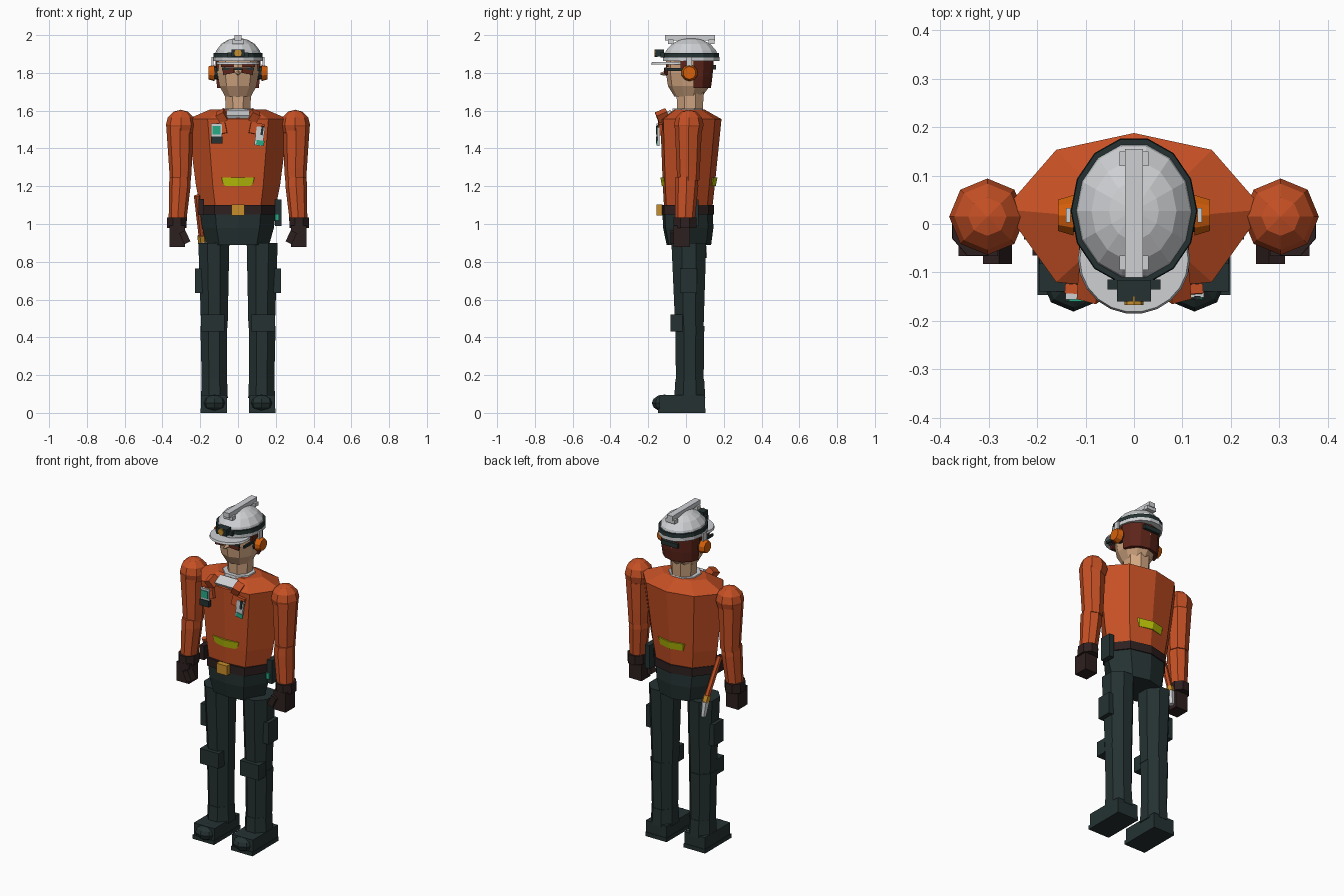
import bpy, bmesh, math
from mathutils import Matrix, Vector, Euler


def mat(name, r, g, b):
    m = bpy.data.materials.new(name)
    m.diffuse_color = (r, g, b, 1)
    return m


ORANGE = mat("jacket_orange", .56, .080, .018)
DARK = mat("dark_green", .018, .031, .031)
BROWN = mat("glove_brown", .027, .014, .014)
HAIR = mat("hair_red_brown", .11, .018, .010)
SKIN = mat("skin", .64, .38, .22)
WHITE = mat("helmet_white", .62, .63, .65)
GOLD = mat("brass", .58, .27, .025)
LIME = mat("reflective_lime", .50, .54, .003)
TEAL = mat("teal", .02, .40, .24)
MUFF = mat("muff_orange", .67, .115, .003)


def finish(name, bm, m):
    bmesh.ops.recalc_face_normals(bm, faces=bm.faces)
    me = bpy.data.meshes.new(name)
    bm.to_mesh(me)
    bm.free()
    me.materials.append(m)
    ob = bpy.data.objects.new(name, me)
    bpy.context.collection.objects.link(ob)
    return ob


def ngon(n, half=False):
    """Unit outline; half turns flat sides to the axes."""
    k = 1 / math.cos(math.pi / n) if half else 1
    o = math.pi / n if half else 0
    return [(k * math.cos(o + 2 * math.pi * i / n), k * math.sin(o + 2 * math.pi * i / n)) for i in range(n)]


def loft(name, m, outline, rings):
    """Stack scaled copies of an outline; ring = z, cx, cy, rx, ry."""
    bm = bmesh.new()
    loops = [[bm.verts.new((cx + x * rx, cy + y * ry, z)) for x, y in outline] for z, cx, cy, rx, ry in rings]
    n = len(outline)
    for a, b in zip(loops, loops[1:]):
        for i in range(n):
            bm.faces.new((a[i], a[(i + 1) % n], b[(i + 1) % n], b[i]))
    bm.faces.new(loops[0])
    bm.faces.new(loops[-1])
    return finish(name, bm, m)


def box(name, m, c, size, rot=(0, 0, 0)):
    bm = bmesh.new()
    M = Matrix.Translation(c) @ Euler([math.radians(a) for a in rot]).to_matrix().to_4x4()
    bmesh.ops.create_cube(bm, size=1, matrix=M @ Matrix.Diagonal((*size, 1)))
    return finish(name, bm, m)


def ball(name, m, c, r, u=8, v=6):
    bm = bmesh.new()
    bmesh.ops.create_uvsphere(bm, u_segments=u, v_segments=v, radius=1,
                              matrix=Matrix.Translation(c) @ Matrix.Diagonal((*r, 1)))
    return finish(name, bm, m)


def rod(name, m, a, b, r, n=8, r2=None):
    a, b = Vector(a), Vector(b)
    q = (b - a).to_track_quat('Z', 'Y').to_matrix().to_4x4()
    bm = bmesh.new()
    bmesh.ops.create_cone(bm, cap_ends=True, segments=n, radius1=r, radius2=r if r2 is None else r2,
                          depth=(b - a).length, matrix=Matrix.Translation((a + b) / 2) @ q)
    return finish(name, bm, m)


OCT, OCT_FLAT = ngon(8), ngon(8, True)

# Torso: eight-sided body with broad shoulders
BODY = [(0, 1), (.6, .78), (1, 0), (.6, -.95), (0, -1.05), (-.6, -.95), (-1, 0), (-.6, .78)]
loft("jacket", ORANGE, BODY, [(1.09, 0, .015, .20, .125), (1.20, 0, .018, .222, .134),
                              (1.555, 0, .03, .268, .158), (1.605, 0, .02, .15, .08)])
BAND = [(0, 1), (.5, .86), (1, .2), (1, -.4), (.5, -.95), (0, -1.05),
        (-.5, -.95), (-1, -.4), (-1, .2), (-.5, .86)]
loft("reflective_band", LIME, BAND, [(1.20, 0, .018, .15, .139), (1.245, 0, .019, .165, .147)])
loft("hips", DARK, BODY, [(.89, 0, .018, .165, .115), (.98, 0, .015, .19, .13), (1.06, 0, .012, .20, .13)])
loft("belt", BROWN, BODY, [(1.05, 0, .013, .207, .136), (1.10, 0, .013, .207, .136)])
box("buckle", GOLD, (0, -.14, 1.075), (.07, .032, .058))

# Collar with shirt showing and folded flaps
loft("shirt_collar", WHITE, OCT_FLAT, [(1.56, 0, .01, .10, .09), (1.612, 0, .01, .085, .08)])
box("shirt_front", WHITE, (0, -.105, 1.58), (.12, .06, .02), (30, 0, 0))
for s in (-1, 1):
    box("collar_flap", ORANGE, (s * .085, -.125, 1.572), (.045, .06, .05), (25, s * 25, s * 15))
    box("pocket_flap", ORANGE, (s * .10, -.138, 1.505), (.075, .02, .06), (-4, s * 12, s * 4))

# Chest badge and radio on one side, card and pen on the other
box("badge", WHITE, (-.113, -.150, 1.497), (.058, .012, .068))
box("badge_screen", TEAL, (-.113, -.157, 1.497), (.042, .006, .045))
box("badge_clip", DARK, (-.113, -.150, 1.445), (.06, .02, .038))
box("card", WHITE, (.115, -.146, 1.465), (.045, .012, .10), (0, 8, 0))
box("card_stripe", TEAL, (.118, -.153, 1.43), (.042, .006, .025), (0, 8, 0))
box("card_pen", DARK, (.128, -.153, 1.495), (.012, .008, .05), (0, 8, 0))

# Arms and legs, mirrored
for s in (-1, 1):
    x = s * .305
    ball("shoulder", ORANGE, (s * .303, .015, 1.525), (.079, .079, .08))
    loft("upper_arm", ORANGE, OCT, [(1.23, x, .012, .056, .058), (1.30, x, .012, .06, .062),
                                    (1.52, s * .308, .013, .072, .072)])
    loft("forearm", ORANGE, OCT, [(1.02, s * .32, -.005, .047, .052), (1.20, s * .308, .003, .057, .062),
                                  (1.25, s * .308, .004, .055, .06)])
    loft("cuff", BROWN, OCT_FLAT, [(.98, s * .324, -.005, .052, .06), (1.035, s * .323, -.005, .052, .06)])
    box("hand", BROWN, (s * .322, -.022, .935), (.082, .088, .115))
    box("thumb", BROWN, (s * .282, -.06, .93), (.036, .045, .065), (0, s * 25, 0))

    lx = s * .125
    loft("thigh", DARK, OCT_FLAT, [(.45, lx, .018, .07, .075), (.90, s * .128, .015, .082, .092)])
    loft("shin", DARK, OCT_FLAT, [(.08, lx, .02, .065, .072), (.46, s * .128, .02, .071, .077)])
    box("knee_pad", DARK, (s * .133, -.05, .475), (.125, .065, .09))
    box("thigh_pocket", DARK, (s * .206, .013, .70), (.042, .09, .13))
    loft("boot_cuff", DARK, OCT_FLAT, [(.08, lx, .02, .071, .082), (.18, lx, .02, .067, .076)])
    box("boot", DARK, (s * .128, -.02, .047), (.137, .24, .094))
    box("boot_sole", DARK, (s * .128, -.022, .012), (.142, .25, .024))
    ball("toe_cap", DARK, (lx, -.115, .052), (.066, .066, .045))

# Tool hanging at the hip, with collar and head
box("tool_pouch", BROWN, (-.195, -.03, 1.09), (.03, .07, .085))
rod("tool_handle", ORANGE, (-.218, -.01, 1.15), (-.193, .075, .935), .016, 6)
rod("tool_collar", GOLD, (-.194, .073, .94), (-.19, .085, .905), .022, 6)
rod("tool_head", WHITE, (-.19, .085, .905), (-.185, .098, .82), .022, 6, .015)
box("hip_radio", DARK, (.213, .03, 1.06), (.032, .07, .14))
box("radio_light", TEAL, (.206, -.008, 1.035), (.02, .014, .035))

# Neck, head and hair
loft("neck", SKIN, OCT_FLAT, [(1.55, 0, .02, .062, .066), (1.70, 0, .022, .07, .072)])
HEAD = ngon(10, True)
loft("head", SKIN, HEAD, [(1.675, 0, .012, .068, .07), (1.73, 0, .015, .098, .105),
                          (1.80, 0, .018, .11, .118), (1.90, 0, .02, .108, .118)])
HALF = [(math.cos(math.pi * i / 6), math.sin(math.pi * i / 6)) for i in range(7)]
loft("hair", HAIR, HALF, [(1.72, 0, .04, .110, .092), (1.78, 0, .04, .117, .10), (1.88, 0, .04, .119, .108)])
rod("nose", SKIN, (0, -.09, 1.80), (0, -.135, 1.795), .018, 4, .006)

# Glasses and side straps
box("glasses_bar", DARK, (0, -.107, 1.822), (.17, .012, .012))
for s in (-1, 1):
    box("brow", HAIR, (s * .055, -.099, 1.842), (.07, .012, .02))
    box("lens", HAIR, (s * .05, -.106, 1.808), (.06, .012, .026), (0, s * 10, s * 10))
    box("glasses_arm", DARK, (s * .109, -.045, 1.818), (.01, .11, .015))
    box("sideburn", HAIR, (s * .108, .0, 1.85), (.012, .06, .05))
    # Ear defenders
    rod("muff_pad", DARK, (s * .10, .018, 1.80), (s * .13, .018, 1.80), .036, 10)
    rod("muff_cup", MUFF, (s * .125, .018, 1.80), (s * .157, .018, 1.80), .044, 10, .034)
    box("muff_arm", WHITE, (s * .136, .018, 1.855), (.01, .03, .06))
box("back_strap", DARK, (0, .152, 1.83), (.11, .016, .026))

# Helmet: low-poly dome, rim, strap, visor and ridge
SHELL = ngon(14)
dome = [(1.875 + .11 * math.sin(a), 0, .027, .126 * math.cos(a), .148 * math.cos(a))
        for a in (0, .4, .8, 1.15, 1.45)]
loft("helmet_dome", WHITE, SHELL, dome)
loft("helmet_rim", WHITE, SHELL, [(1.862, 0, .027, .130, .153), (1.882, 0, .027, .130, .153)])
loft("helmet_strap", DARK, SHELL, [(1.882, 0, .027, .131, .153), (1.905, 0, .027, .129, .151)])
loft("visor", WHITE, ngon(22), [(1.845, 0, -.073, .116, .113), (1.857, 0, -.073, .112, .109)])
box("helmet_ridge", WHITE, (0, .022, 1.986), (.038, .265, .028))
for y in (-.08, .135):
    box("ridge_foot", WHITE, (0, y, 1.965), (.06, .03, .022))

# Headlamp
box("lamp_body", DARK, (0, -.138, 1.905), (.07, .045, .038))
box("lamp_mount", DARK, (0, -.125, 1.895), (.11, .02, .026))
rod("lamp_lens", GOLD, (0, -.15, 1.905), (0, -.167, 1.905), .02, 8)
